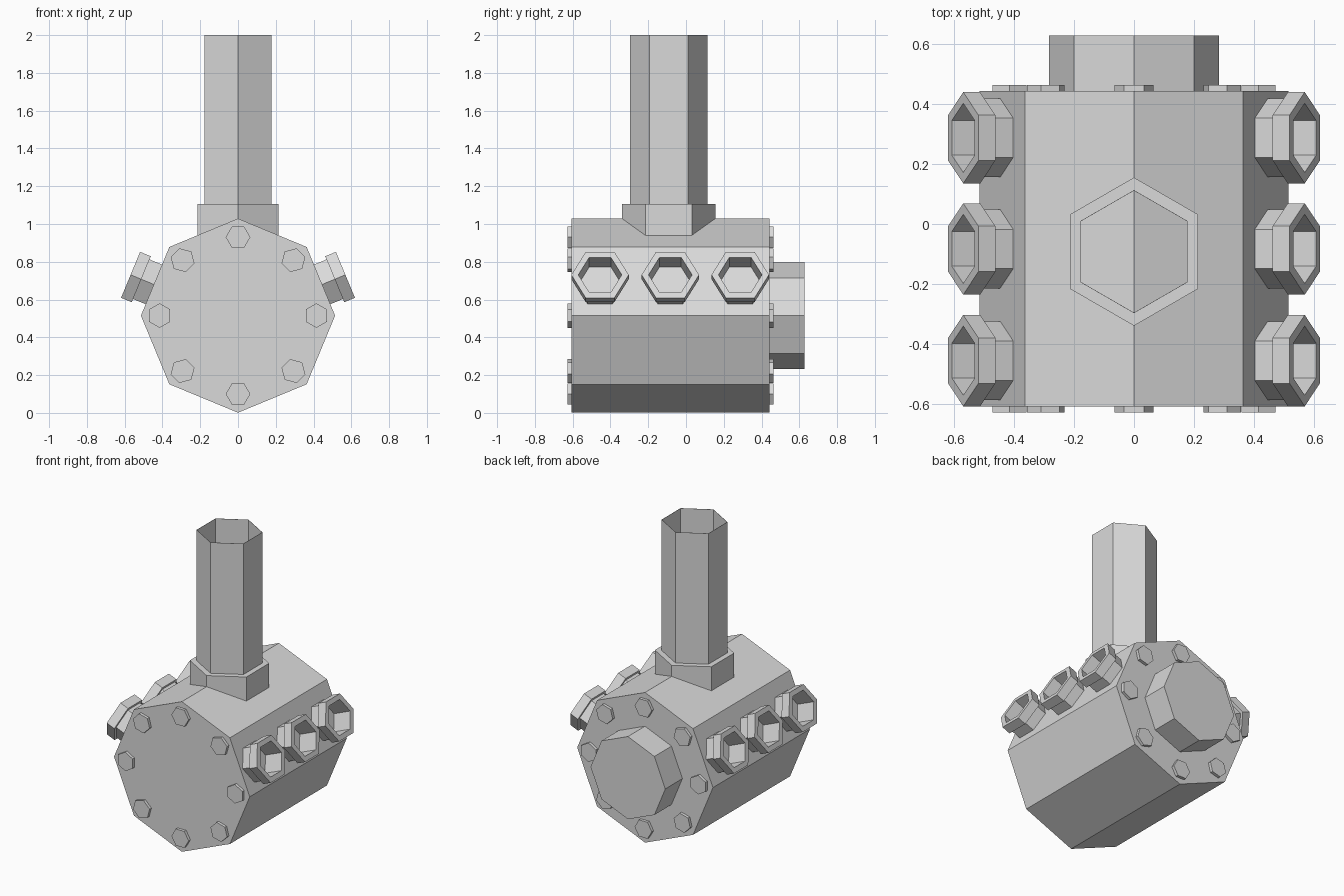
import bpy, bmesh
from math import sin, cos, pi, radians
from mathutils import Vector

if "Cube" in bpy.data.objects:
    bpy.data.objects.remove(bpy.data.objects["Cube"])

grey = bpy.data.materials.new("plain_grey")
grey.diffuse_color = (0.7, 0.7, 0.7, 1)
grey.use_nodes = True
grey.node_tree.nodes["Principled BSDF"].inputs["Base Color"].default_value = grey.diffuse_color

CZ = 0.515                       # height of the body axis
FRONT, BACK = -0.607, 0.443      # ends of the body
PORT_TILT = radians(22.5)


def turned(name, sides, profile, origin, axis, first, capped=True):
    """Faceted solid: (radius, height) profile swept round axis, first corner along 'first'."""
    o, w, u = Vector(origin), Vector(axis).normalized(), Vector(first).normalized()
    v = w.cross(u)
    bm = bmesh.new()
    rings = []
    for r, h in profile:
        rings.append([bm.verts.new(o + w * h + (u * cos(2 * pi * i / sides) + v * sin(2 * pi * i / sides)) * r)
                      for i in range(sides)])
    for a, b in zip(rings, rings[1:]):
        for i in range(sides):
            j = (i + 1) % sides
            bm.faces.new((a[i], a[j], b[j], b[i]))
    if capped:
        bm.faces.new(rings[0][::-1])
        bm.faces.new(rings[-1])
    mesh = bpy.data.meshes.new(name)
    bm.to_mesh(mesh)
    bm.free()
    mesh.materials.append(grey)
    obj = bpy.data.objects.new(name, mesh)
    bpy.context.collection.objects.link(obj)
    return obj


# Octagonal drum and the hub on its back end
turned("drum_body", 8, [(0.514, FRONT), (0.514, BACK)], (0, 0, CZ), (0, 1, 0), (0, 0, 1))
turned("rear_hub", 8, [(0.283, BACK - 0.01), (0.283, 0.628)], (0, 0, CZ), (0, 1, 0), (0, 0, 1))

# Upright hollow pipe rising from a collar
turned("collar_and_pipe", 6,
       [(0.247, 0.93), (0.247, 1.105), (0.205, 1.105), (0.205, 2.0), (0.203, 2.0), (0.203, 0.95)],
       (0, -0.092, 0), (0, 0, 1), (0, 1, 0), capped=False)

# Ring of bolts on both ends
for end, y, d in (("front", FRONT, -1), ("rear", BACK, 1)):
    for k in range(8):
        a = k * pi / 4
        turned(f"{end}_bolt_{k + 1}", 6, [(0.065, -0.005), (0.065, 0.02)],
               (0.415 * sin(a), y, CZ + 0.415 * cos(a)), (0, d, 0), (cos(a), 0, -sin(a)))

# Three hollow flanged ports on each side
for side, s in (("right", 1), ("left", -1)):
    normal = Vector((s * cos(PORT_TILT), 0, sin(PORT_TILT)))
    up = Vector((-s * sin(PORT_TILT), 0, cos(PORT_TILT)))
    for k, y in enumerate((-0.455, -0.083, 0.287)):
        turned(f"{side}_port_{k + 1}", 6,
               [(0.131, 0.46), (0.131, 0.547), (0.152, 0.547), (0.152, 0.608), (0.115, 0.608), (0.115, 0.46)],
               Vector((0, y, CZ)) - up * 0.018, normal, (0, 1, 0), capped=False)
